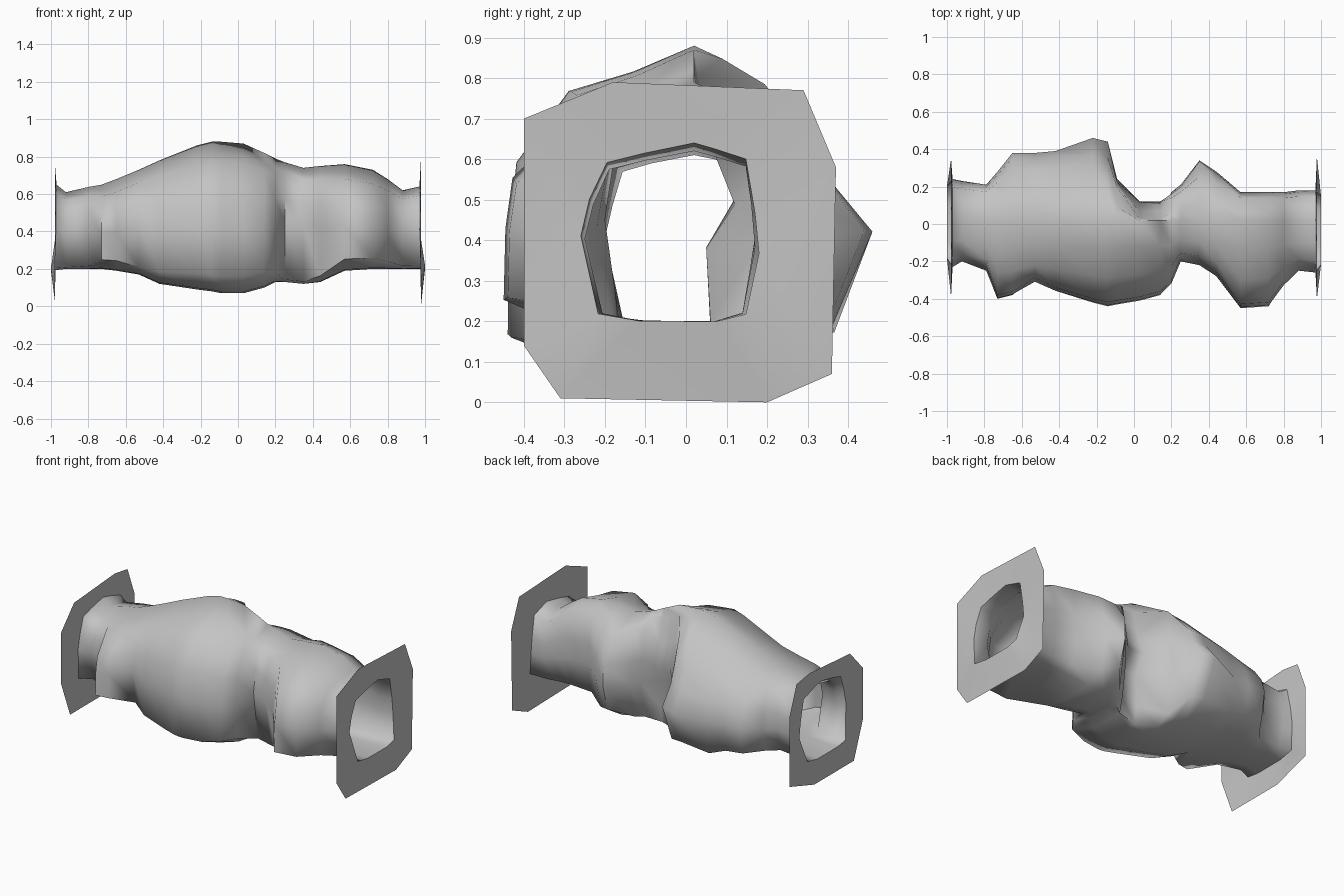
import bpy
import bmesh
import math
from mathutils import Vector

default_cube = bpy.data.objects.get("Cube")
if default_cube:
    bpy.data.objects.remove(default_cube, do_unlink=True)

# Single plain stone colour
stone = bpy.data.materials.new("stone_grey")
stone.use_nodes = True
stone.diffuse_color = (0.55, 0.55, 0.55, 1)
stone.node_tree.nodes["Principled BSDF"].inputs["Base Color"].default_value = stone.diffuse_color

# Tunnel stations in hundredths: x, back y, front y, top z, bottom z
STATIONS = [
    (-97, 24, -23, 65, 19), (-92, 23, -20, 61, 20), (-79, 21, -25, 64, 20),
    (-73, 28, -40, 65, 20), (-65, 38, -38, 68, 19), (-53, 38, -31, 73, 17),
    (-42, 39, -36, 78, 12), (-22, 46, -42, 86, 9), (-14, 44, -44, 88, 8),
    (-9, 24, -43, 88, 7), (3, 12, -41, 87, 7), (14, 12, -38, 82, 10),
    (20, 17, -32, 79, 13), (25, 21, -20, 77, 13), (35, 34, -22, 74, 12),
    (44, 28, -28, 75, 13), (57, 17, -45, 76, 19), (72, 17, -44, 73, 20),
    (80, 17, -33, 68, 20), (88, 18, -25, 62, 20), (97, 18, -26, 64, 20),
]

# Wall profiles from floor to roof: fraction of width, fraction of height
BACK_NARROW = [(0.45, 0), (0.83, 0.04), (1, 0.38), (0.95, 0.6), (0.83, 0.91), (0.4, 0.97)]
BACK_PINCH = [(0.4, 0), (0.54, 0.14), (0.46, 0.39), (1, 0.54), (0.6, 0.72), (0.3, 0.92)]
BACK_SAG = [(0.5, 0.01), (0.94, 0.08), (1, 0.4), (0.93, 0.58), (0.77, 0.75), (0.4, 0.92)]
BACK_PEAK = [(0.45, 0.02), (0.79, 0.13), (1, 0.43), (0.81, 0.57), (0.73, 0.69), (0.4, 0.89)]
BACK_BUMP = [(0.45, 0.02), (0.88, 0.2), (1, 0.44), (1, 0.66), (0.73, 0.82), (0.4, 0.93)]
FRONT_NARROW = [(0.4, 0), (0.77, 0.02), (1, 0.5), (0.9, 0.7), (0.77, 0.9), (0.4, 0.95)]
FRONT_BULGE = [(0.5, 0.01), (1, 0.11), (0.99, 0.42), (0.95, 0.64), (0.65, 0.86), (0.28, 0.92)]

# Rim outlines in hundredths: y, z
RIGHT_RIM = [(-39, 25), (-39, 58), (-26, 72), (15, 75), (28, 73),
             (35, 55), (35, 10), (10, 2), (-30, 2)]
LEFT_RIM = [(-40, 14), (-40, 70), (-18, 79), (29, 77), (37, 58),
            (36, 7), (20, 0), (-31, 1)]


def cross_section(station):
    """Closed loop from the floor, up the back wall and down the front wall."""
    x, back, front, top, bottom = (value / 100 for value in station)
    height = top - bottom
    centre = -0.01

    def side(edge, narrow, bulge):
        blend = min(max((abs(edge) - 0.22) / 0.16, 0), 1)
        points = []
        for a, b in zip(narrow, bulge):
            w, h = Vector(a).lerp(Vector(b), blend)
            points.append((centre + (edge - centre) * w, bottom + height * h))
        return points

    back_base = BACK_PINCH if back < 0.15 else BACK_NARROW
    back_bulge = BACK_SAG if x < -0.3 else BACK_PEAK if x < 0 else BACK_BUMP
    loop = [(centre, bottom)] + side(back, back_base, back_bulge) + [(0.02, top)]
    loop += reversed(side(front, FRONT_NARROW, FRONT_BULGE))
    # The floor lip reaches slightly past the rim at both mouths
    mouth = abs(x) > 0.95
    return [Vector((math.copysign(1, x) if mouth and z < bottom + 0.03 else x, y, z))
            for y, z in loop]


def finish(name, bm, angle):
    mesh = bpy.data.meshes.new(name)
    bm.to_mesh(mesh)
    bm.free()
    mesh.materials.append(stone)
    obj = bpy.data.objects.new(name, mesh)
    bpy.context.collection.objects.link(obj)
    bpy.ops.object.select_all(action='DESELECT')
    obj.select_set(True)
    bpy.context.view_layer.objects.active = obj
    bpy.ops.object.shade_smooth_by_angle(angle=math.radians(angle))


def add_loop(bm, points):
    verts = [bm.verts.new(p) for p in points]
    return [bm.edges.new((a, b)) for a, b in zip(verts, verts[1:] + verts[:1])]


# Hollow tunnel wall, open at both ends
bm = bmesh.new()
rings = [[bm.verts.new(p) for p in cross_section(s)] for s in STATIONS]
for near, far in zip(rings, rings[1:]):
    for i in range(len(near)):
        j = (i + 1) % len(near)
        bm.faces.new((near[i], near[j], far[j], far[i]))
bmesh.ops.recalc_face_normals(bm, faces=bm.faces[:])
finish("tunnel_wall", bm, 75)


# Thin angular rim around each mouth
def build_rim(name, outline, station, facing):
    bm = bmesh.new()
    edges = add_loop(bm, [(facing * 0.978, y / 100, z / 100) for y, z in outline])
    edges += add_loop(bm, cross_section(station))
    bmesh.ops.triangle_fill(bm, use_beauty=True, use_dissolve=False,
                            edges=edges, normal=(facing, 0, 0))
    bm.normal_update()
    for face in bm.faces:
        if face.normal.x * facing < 0:
            face.normal_flip()
    finish(name, bm, 40)


build_rim("right_rim", RIGHT_RIM, STATIONS[0], -1)
build_rim("left_rim", LEFT_RIM, STATIONS[-1], 1)
